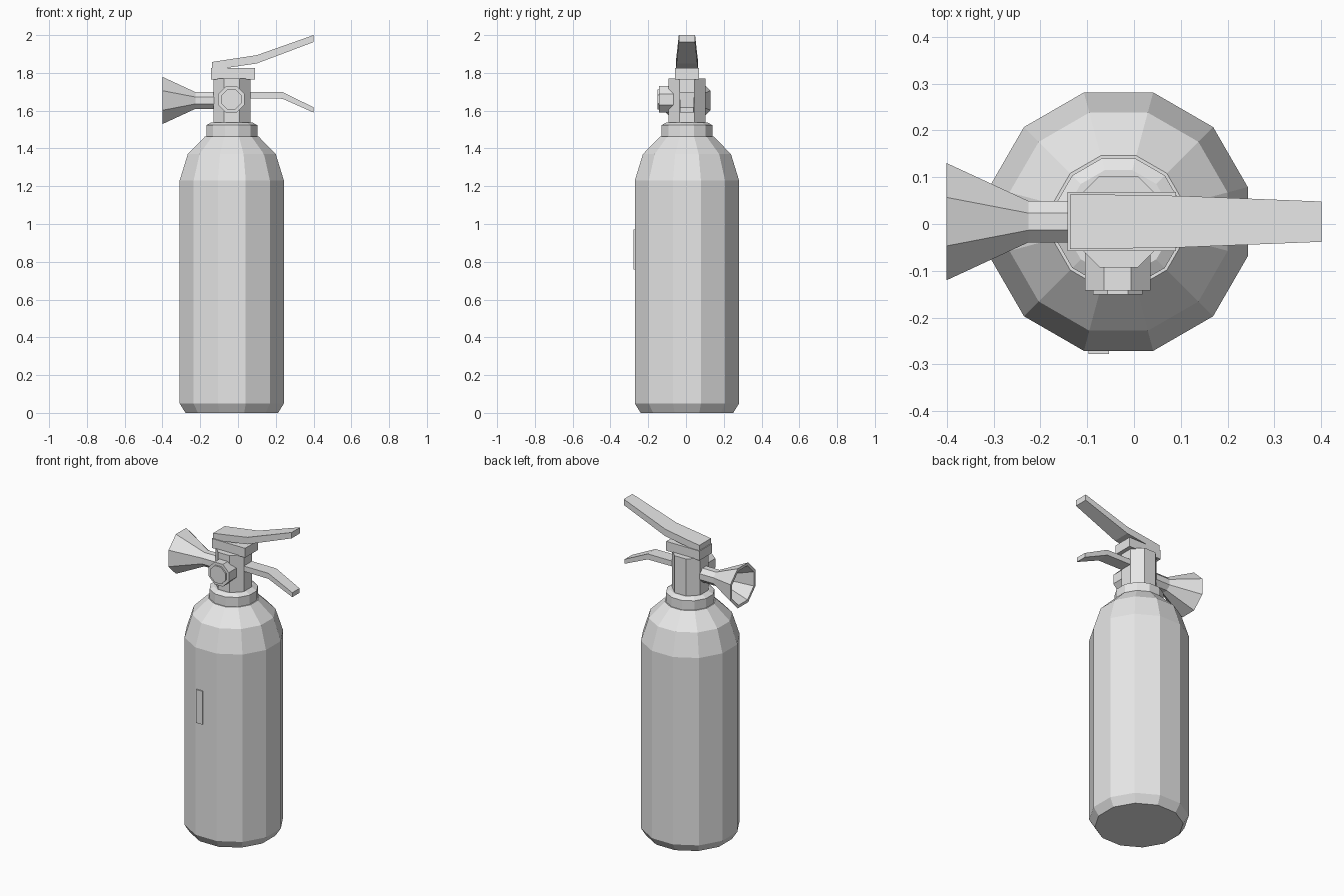
import bpy, bmesh, math
from mathutils import Vector

default_cube = bpy.data.objects.get("Cube")
if default_cube:
    bpy.data.objects.remove(default_cube, do_unlink=True)

grey = bpy.data.materials.new("plain_grey")
grey.use_nodes = True
grey.diffuse_color = (0.8, 0.8, 0.8, 1)
grey.node_tree.nodes["Principled BSDF"].inputs["Base Color"].default_value = (0.8, 0.8, 0.8, 1)

CX, CY = -0.033, 0.005  # axis of the cylinder
UP, FRONT, RIGHT = Vector((0, 0, 1)), Vector((0, -1, 0)), Vector((-1, 0, 0))


def skin(name, rings):
    """Bridge successive rings of points and cap both ends."""
    bm = bmesh.new()
    loops = [[bm.verts.new(p) for p in ring] for ring in rings]
    for a, b in zip(loops, loops[1:]):
        for i in range(len(a)):
            j = (i + 1) % len(a)
            bm.faces.new((a[i], a[j], b[j], b[i]))
    bm.faces.new(loops[0])
    bm.faces.new(loops[-1])
    bmesh.ops.recalc_face_normals(bm, faces=bm.faces)
    mesh = bpy.data.meshes.new(name)
    bm.to_mesh(mesh)
    bm.free()
    mesh.materials.append(grey)
    obj = bpy.data.objects.new(name, mesh)
    bpy.context.collection.objects.link(obj)
    return obj


def turned(name, sides, profile, origin=(CX, CY, 0), axis=UP):
    """Faceted solid from (flat-to-centre radius, distance) pairs along an axis."""
    turn = axis.to_track_quat('Z', 'Y')
    rings = []
    for radius, dist in profile:
        r = radius / math.cos(math.pi / sides)
        angles = [(i + 0.5) * math.tau / sides for i in range(sides)]
        rings.append([Vector(origin) + turn @ Vector((r * math.cos(a), r * math.sin(a), dist))
                      for a in angles])
    return skin(name, rings)


def bar(name, stations, y=CY):
    """Flat bar along x from (x, bottom, top, half width) stations."""
    return skin(name, [[(x, y - w, lo), (x, y + w, lo), (x, y + w, hi), (x, y - w, hi)]
                       for x, lo, hi, w in stations])


# Cylinder, neck collar and valve
turned("cylinder_body", 12, [(0.245, 0), (0.276, 0.05), (0.276, 1.23),
                             (0.233, 1.37), (0.141, 1.464)])
turned("neck_collar", 12, [(0.135, 1.46), (0.135, 1.523), (0.11, 1.537)])
turned("valve_body", 8, [(0.098, 1.53), (0.098, 1.77)])
bar("valve_cap", [(-0.142, 1.766, 1.825, 0.063), (0.09, 1.766, 1.825, 0.063)])

# Squeeze handles
bar("upper_lever", [(-0.137, 1.825, 1.858, 0.058), (-0.07, 1.825, 1.868, 0.058),
                    (0.1, 1.85, 1.894, 0.055), (0.4, 1.963, 2.0, 0.043)])
bar("lower_handle", [(0.03, 1.665, 1.698, 0.04), (0.236, 1.663, 1.698, 0.04),
                     (0.4, 1.59, 1.618, 0.036)])

# Hollow discharge horn
turned("discharge_horn", 8, [(0.044, 0.05), (0.044, 0.225), (0.125, 0.4),
                             (0.108, 0.4), (0.035, 0.245)], (0, CY, 1.654), RIGHT)

# Pressure gauge
turned("pressure_gauge", 8, [(0.07, 0.06), (0.07, 0.142)], (-0.035, 0, 1.66), FRONT)
turned("gauge_dial", 8, [(0.053, 0.14), (0.053, 0.151)], (-0.035, 0, 1.66), FRONT)

# Label plate on the front
bar("label_plate", [(-0.097, 0.76, 0.97, 0.004), (-0.053, 0.76, 0.97, 0.004)], y=-0.274)
